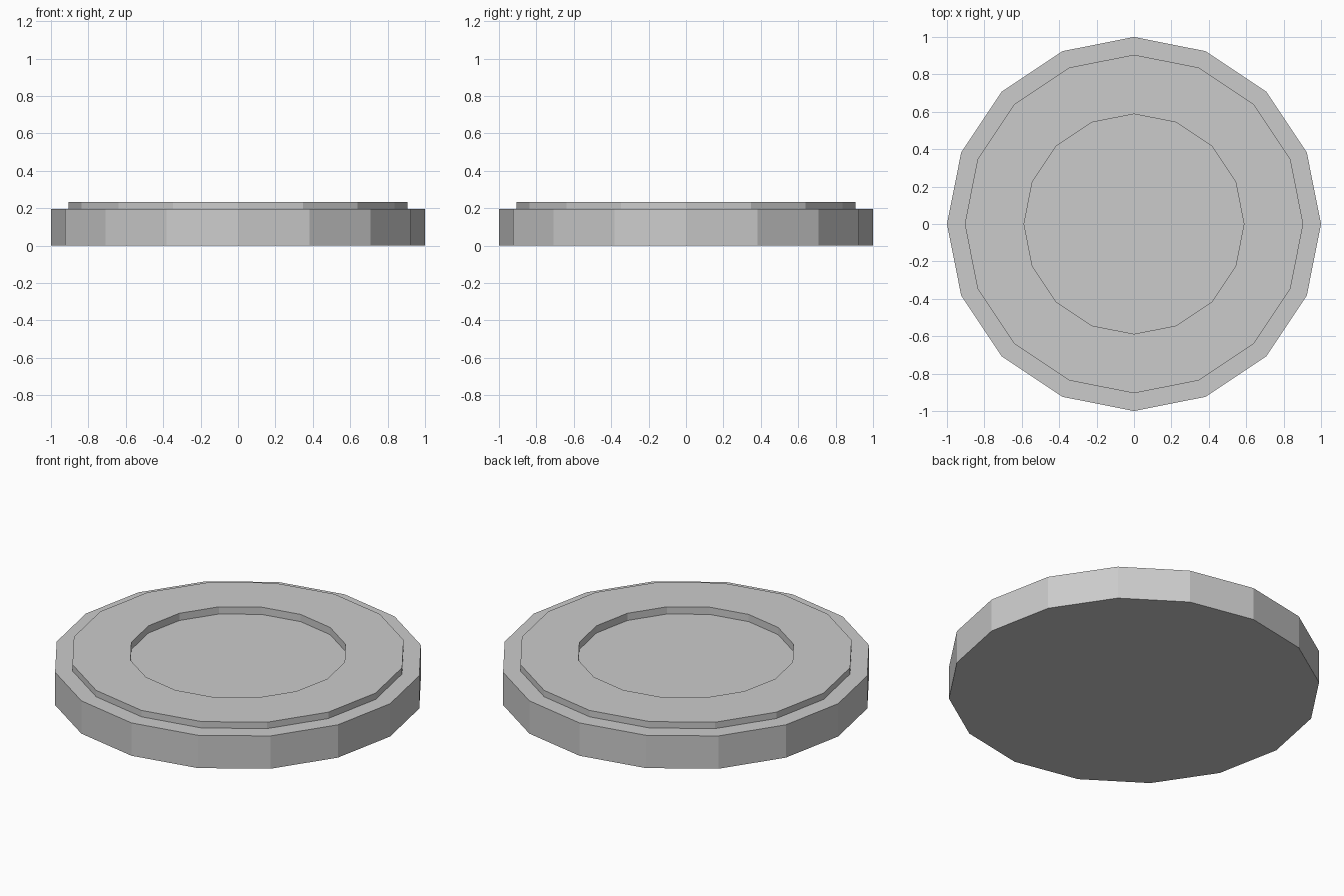
import bpy
import bmesh
from math import cos, sin, tau

SIDES = 16

cube = bpy.data.objects.get("Cube")
if cube:
    bpy.data.objects.remove(cube, do_unlink=True)

grey = bpy.data.materials.new("light_grey")
grey.use_nodes = True
colour = (0.6, 0.6, 0.6, 1)
grey.diffuse_color = colour
grey.node_tree.nodes["Principled BSDF"].inputs["Base Color"].default_value = colour


def turned_part(name, profile):
    """Turn a (radius, height) profile into a faceted solid with flat end caps."""
    bm = bmesh.new()
    rings = [[bm.verts.new((r * cos(tau * i / SIDES), r * sin(tau * i / SIDES), z))
              for i in range(SIDES)] for r, z in profile]
    for low, high in zip(rings, rings[1:]):
        for i in range(SIDES):
            j = (i + 1) % SIDES
            bm.faces.new((low[i], low[j], high[j], high[i]))
    bm.faces.new(rings[0][::-1])
    bm.faces.new(rings[-1])
    mesh = bpy.data.meshes.new(name)
    bm.to_mesh(mesh)
    bm.free()
    mesh.materials.append(grey)
    obj = bpy.data.objects.new(name, mesh)
    bpy.context.collection.objects.link(obj)
    return obj


# Outer wall, stepped raised rim, then the recessed floor in the middle
turned_part("round_base_with_raised_rim", [
    (1.0, 0.0), (1.0, 0.195),
    (0.905, 0.195), (0.905, 0.233),
    (0.588, 0.233), (0.588, 0.19),
])
